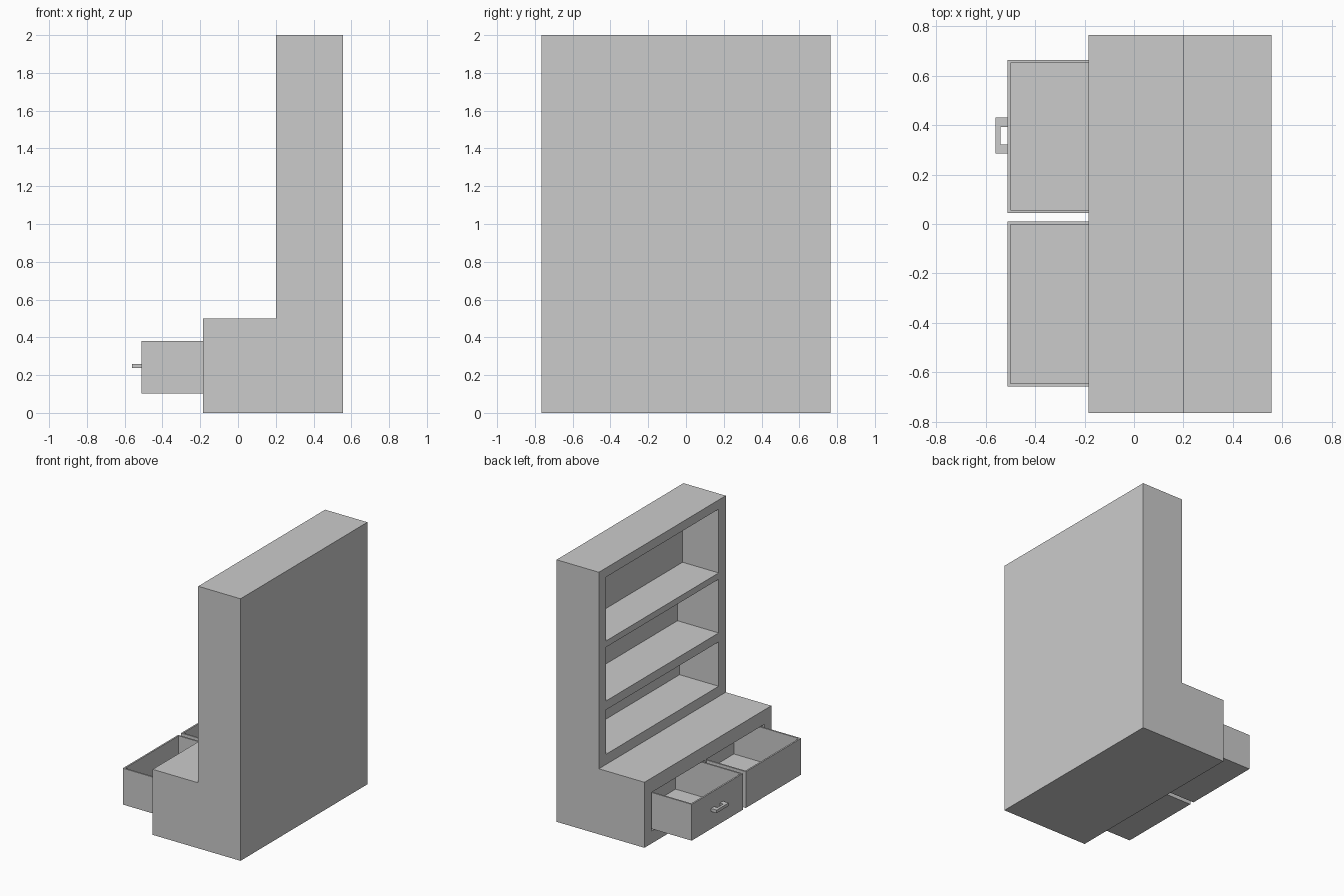
import bpy
import bmesh

cube = bpy.data.objects.get("Cube")
if cube:
    bpy.data.objects.remove(cube, do_unlink=True)

# Single flat colour
grey = bpy.data.materials.new("plain_grey")
grey.use_nodes = True
colour = (0.6, 0.6, 0.6, 1)
grey.diffuse_color = colour
grey.node_tree.nodes["Principled BSDF"].inputs["Base Color"].default_value = colour


def extrude_profile(name, points, axis, start, end):
    """Extrude a 2D outline along y (xz points) or z (xy points)."""
    bm = bmesh.new()
    place = {"y": lambda a, b: (a, start, b), "z": lambda a, b: (a, b, start)}[axis]
    face = bm.faces.new([bm.verts.new(place(a, b)) for a, b in points])
    result = bmesh.ops.extrude_face_region(bm, geom=[face])
    moved = [g for g in result["geom"] if isinstance(g, bmesh.types.BMVert)]
    step = end - start
    bmesh.ops.translate(bm, verts=moved, vec=(0, step, 0) if axis == "y" else (0, 0, step))
    bmesh.ops.recalc_face_normals(bm, faces=bm.faces)
    mesh = bpy.data.meshes.new(name)
    bm.to_mesh(mesh)
    bm.free()
    mesh.materials.append(grey)
    obj = bpy.data.objects.new(name, mesh)
    bpy.context.collection.objects.link(obj)
    return obj


def box(name, x, y, z):
    outline = [(x[0], y[0]), (x[1], y[0]), (x[1], y[1]), (x[0], y[1])]
    return extrude_profile(name, outline, "z", z[0], z[1])


def carve(obj, x, y, z):
    """Cut a box-shaped recess and remove the cutter."""
    cutter = box("recess_cutter", x, y, z)
    cutter.hide_render = True
    mod = obj.modifiers.new("recess", "BOOLEAN")
    mod.operation = "DIFFERENCE"
    mod.solver = "EXACT"
    mod.object = cutter
    bpy.context.view_layer.objects.active = obj
    bpy.ops.object.modifier_apply(modifier=mod.name)
    bpy.data.objects.remove(cutter, do_unlink=True)


# Cabinet: deep base with a tall, shallower bookcase above it
BACK, SHELF_FRONT, BASE_FRONT = 0.557, 0.2, -0.185
cabinet = extrude_profile(
    "cabinet",
    [(BASE_FRONT, 0), (BACK, 0), (BACK, 2), (SHELF_FRONT, 2), (SHELF_FRONT, 0.5), (BASE_FRONT, 0.5)],
    "y", -0.765, 0.765)

# Three shelf recesses: bottom, top, rear
for low, high, rear in [(0.578, 0.917, 0.53), (0.985, 1.395, 0.548), (1.443, 1.93, 0.505)]:
    carve(cabinet, (SHELF_FRONT - 0.1, rear), (-0.68, 0.68), (low, high))

# Two drawer bays, each with an open drawer pulled out
for side, bay, span in [("left", (0.035, 0.68), (0.045, 0.663)),
                        ("right", (-0.68, 0.02), (-0.658, 0.01))]:
    carve(cabinet, (BASE_FRONT - 0.1, 0.4), bay, (0.095, 0.39))
    drawer = box(side + "_drawer", (-0.512, 0.06), span, (0.103, 0.38))
    wall = 0.012
    carve(drawer, (-0.512 + wall, 0.06 - wall), (span[0] + wall, span[1] - wall), (0.103 + wall, 0.5))

# Handle: one U-shaped bar on the first drawer
extrude_profile(
    "drawer_handle",
    [(-0.511, 0.285), (-0.56, 0.285), (-0.56, 0.43), (-0.511, 0.43),
     (-0.511, 0.392), (-0.54, 0.392), (-0.54, 0.322), (-0.511, 0.322)],
    "z", 0.237, 0.26)
